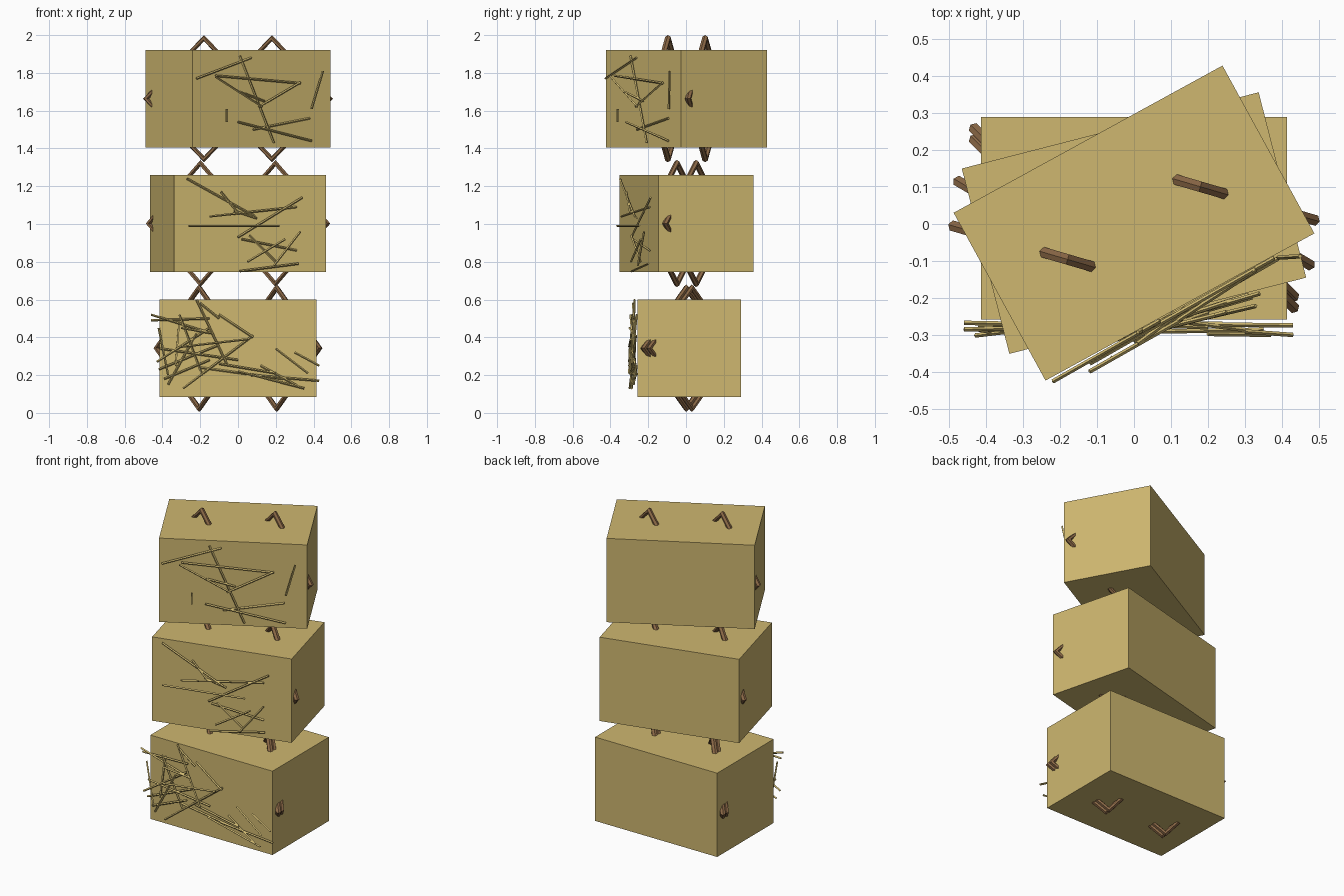
import bpy, bmesh, math, random
from mathutils import Matrix, Vector

if "Cube" in bpy.data.objects:
    bpy.data.objects.remove(bpy.data.objects["Cube"])

random.seed(4)


def material(name, color):
    m = bpy.data.materials.new(name)
    m.diffuse_color = (*color, 1)
    m.use_nodes = True
    m.node_tree.nodes["Principled BSDF"].inputs["Base Color"].default_value = m.diffuse_color
    return m


HAY = material("hay", (0.62, 0.475, 0.16))
STRAW = material("loose straw", (0.62, 0.48, 0.165))
TWINE = material("brown twine", (0.25, 0.135, 0.06))


def finish(bm, name, mat):
    bmesh.ops.recalc_face_normals(bm, faces=bm.faces)
    mesh = bpy.data.meshes.new(name)
    bm.to_mesh(mesh)
    bm.free()
    mesh.materials.append(mat)
    ob = bpy.data.objects.new(name, mesh)
    bpy.context.collection.objects.link(ob)
    return ob


def bale(name, center, size, turn):
    bm = bmesh.new()
    bmesh.ops.create_cube(bm, size=1)
    bmesh.ops.scale(bm, vec=size, verts=bm.verts)
    ob = finish(bm, name, HAY)
    ob.location = center
    ob.rotation_euler.z = turn


def twine_loop(name, center, turn, major=0.32, minor=0.0165, sides=6):
    """Upright four-cornered ring of round twine."""
    bm = bmesh.new()
    rings = []
    for i in range(4):
        a = i * math.pi / 2
        ring = []
        for j in range(sides):
            b = j * math.tau / sides
            r = major + minor * math.cos(b)
            ring.append(bm.verts.new((r * math.cos(a), minor * math.sin(b), r * math.sin(a))))
        rings.append(ring)
    for i in range(4):
        p, q = rings[i], rings[(i + 1) % 4]
        for j in range(sides):
            k = (j + 1) % sides
            bm.faces.new((p[j], p[k], q[k], q[j]))
    ob = finish(bm, name, TWINE)
    ob.location = center
    ob.rotation_euler.z = turn


def loose_straw(name, sticks, face_y, slope):
    """Thin sticks (x, z to x, z) lying just off the front face."""
    bm = bmesh.new()
    for x1, z1, x2, z2 in sticks:
        a = Vector((x1, face_y + slope * x1 - random.uniform(0.004, 0.045), z1))
        b = Vector((x2, face_y + slope * x2 - random.uniform(0.004, 0.045), z2))
        d = b - a
        m = Matrix.Translation((a + b) / 2) @ d.to_track_quat('Z', 'Y').to_matrix().to_4x4()
        bmesh.ops.create_cone(bm, cap_ends=True, segments=4, radius1=0.006,
                              radius2=0.006, depth=d.length, matrix=m)
    finish(bm, name, STRAW)


# Stacked bales, each turned a little further; the lowest is deeper
W, D, H = 0.83, 0.518, 0.515
tiers = [("bottom", 0.3425, 0.0, 0.016, 0.030),
         ("middle", 1.0025, 14.4, 0.0025, 0.0),
         ("top", 1.6635, 28.7, 0.0025, 0.0)]
for label, z, deg, y, extra in tiers:
    turn = math.radians(deg)
    bale(label + "_bale", (0, y, z), (W, D + extra, H), turn)
    # Twine loops, doubled on the deeper bale
    for off in ([-extra / 2, extra / 2] if extra else [0.0]):
        for side in (-1, 1):
            c = (side * 0.205 * math.cos(turn), y + off + side * 0.205 * math.sin(turn), z)
            twine_loop(label + "_twine", c, turn - math.pi / 4)

# Loose straw on the front faces
loose_straw("top_straw", [
    (-0.22, 1.77, 0.07, 1.88), (-0.12, 1.785, 0.33, 1.745), (0.01, 1.89, 0.19, 1.43),
    (-0.12, 1.78, 0.13, 1.62), (0.11, 1.62, 0.33, 1.75), (0.0, 1.54, 0.39, 1.44),
    (0.08, 1.50, 0.38, 1.56), (0.39, 1.61, 0.45, 1.81), (-0.06, 1.54, -0.06, 1.61),
    (0.01, 1.70, 0.14, 1.65)], -0.292, 0.548)

loose_straw("middle_straw", [
    (-0.27, 1.24, 0.09, 1.04), (-0.26, 0.99, 0.22, 0.99), (-0.15, 1.04, 0.31, 1.09),
    (-0.09, 1.17, 0.0, 1.06), (0.0, 0.93, 0.34, 1.14), (0.02, 0.92, 0.31, 0.86),
    (0.33, 0.96, 0.19, 0.78), (0.01, 0.75, 0.32, 0.79), (0.06, 0.94, 0.20, 0.80),
    (0.05, 0.80, 0.25, 0.92), (-0.02, 1.07, 0.10, 1.03)], -0.264, 0.256)

loose_straw("bottom_straw", [
    (-0.46, 0.52, -0.17, 0.43), (-0.46, 0.49, -0.15, 0.50), (-0.31, 0.52, -0.19, 0.20),
    (-0.31, 0.50, -0.33, 0.25), (-0.22, 0.60, -0.06, 0.26), (-0.20, 0.58, -0.10, 0.50),
    (-0.43, 0.27, -0.15, 0.45), (-0.42, 0.23, -0.10, 0.36), (-0.41, 0.34, 0.00, 0.28),
    (-0.37, 0.15, -0.22, 0.42), (-0.39, 0.18, -0.15, 0.28), (-0.29, 0.13, 0.08, 0.41),
    (-0.20, 0.24, 0.24, 0.18), (0.00, 0.22, 0.35, 0.13), (0.07, 0.20, 0.43, 0.17),
    (-0.10, 0.26, 0.20, 0.21), (0.12, 0.25, 0.32, 0.14), (0.20, 0.34, 0.37, 0.21),
    (0.30, 0.32, 0.43, 0.25), (-0.10, 0.52, 0.08, 0.40), (-0.30, 0.35, 0.05, 0.39),
    (-0.13, 0.42, -0.30, 0.45), (-0.42, 0.45, -0.37, 0.20)], -0.257, 0.0)
